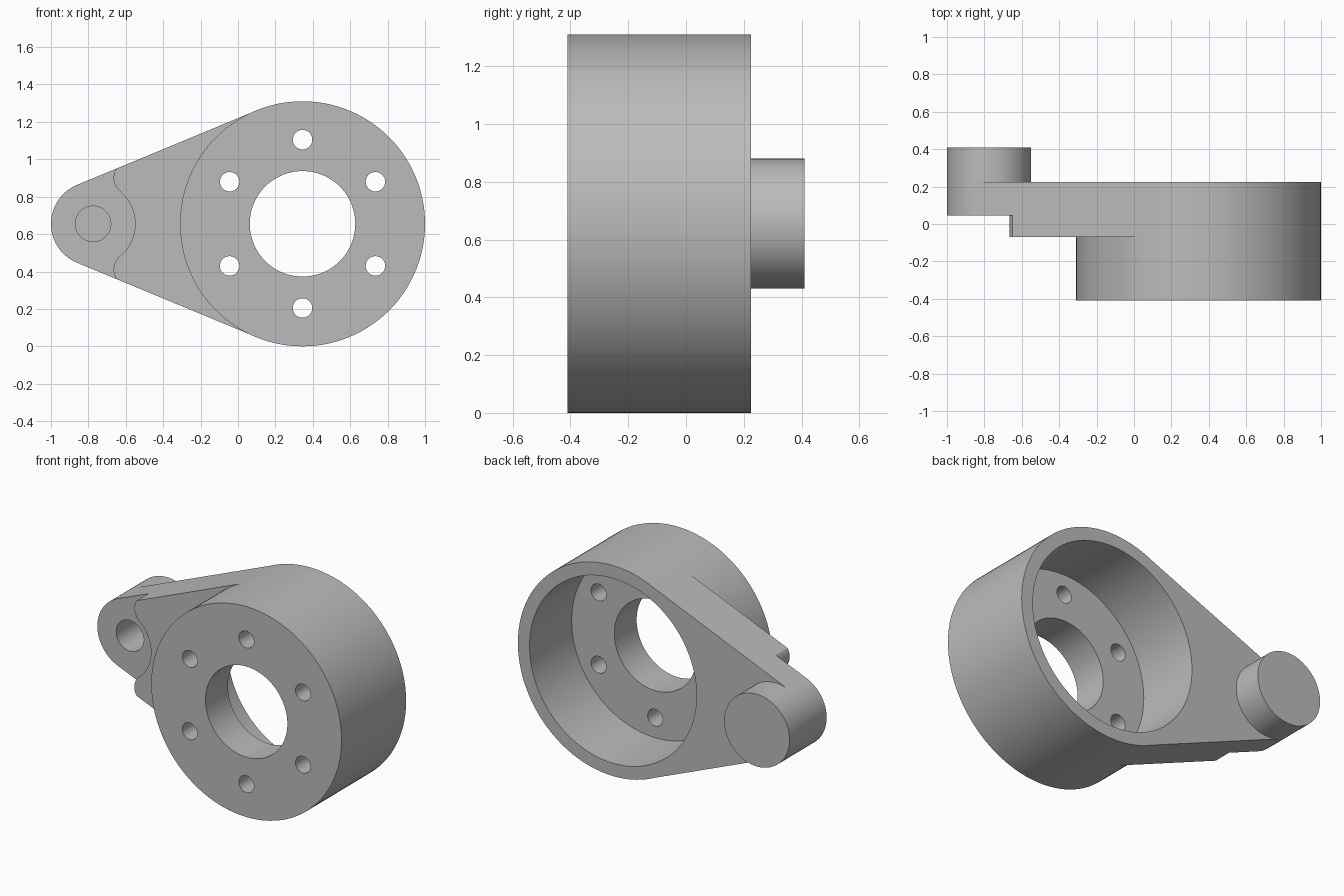
import bpy, bmesh
from math import radians, cos, sin

cube = bpy.data.objects.get("Cube")
if cube:
    bpy.data.objects.remove(cube, do_unlink=True)

MID = 0.655             # height of the shared axis
RING_X, RING_R = 0.345, 0.655
PIN_X, PIN_R = -0.775, 0.225
FRONT, BACK = -0.41, 0.225

metal = bpy.data.materials.new("grey metal")
metal.use_nodes = True
metal.diffuse_color = (0.5, 0.5, 0.5, 1)
metal.node_tree.nodes["Principled BSDF"].inputs["Base Color"].default_value = (0.5, 0.5, 0.5, 1)


def arc(x, z, r, a0, a1, n):
    """Points on an arc in the x-z plane, angles in degrees."""
    angles = [radians(a0 + (a1 - a0) * i / n) for i in range(n + 1)]
    return [(x + r * cos(a), z + r * sin(a)) for a in angles]


def extrude(name, outline, y0, y1):
    """Solid made by pushing an x-z outline from y0 to y1."""
    bm = bmesh.new()
    face = bm.faces.new([bm.verts.new((x, y0, z)) for x, z in outline])
    grown = bmesh.ops.extrude_face_region(bm, geom=[face])["geom"]
    moved = [v for v in grown if isinstance(v, bmesh.types.BMVert)]
    bmesh.ops.translate(bm, verts=moved, vec=(0, y1 - y0, 0))
    bmesh.ops.recalc_face_normals(bm, faces=bm.faces)
    mesh = bpy.data.meshes.new(name)
    bm.to_mesh(mesh)
    bm.free()
    mesh.materials.append(metal)
    obj = bpy.data.objects.new(name, mesh)
    bpy.context.collection.objects.link(obj)
    return obj


def disc(name, x, z, r, y0, y1, n=96):
    return extrude(name, arc(x, z, r, 0, 360, n)[:-1], y0, y1)


def combine(target, tool, operation):
    """Apply a boolean and discard the tool."""
    mod = target.modifiers.new(operation, "BOOLEAN")
    mod.operation, mod.object, mod.solver = operation, tool, "EXACT"
    bpy.context.view_layer.objects.active = target
    bpy.ops.object.modifier_apply(modifier=mod.name)
    bpy.data.objects.remove(tool, do_unlink=True)


# Tapered arm, tangent to the ring and to the round end
TANGENT = 112.5
end = arc(PIN_X, MID, PIN_R, TANGENT, 360 - TANGENT, 36)
root = arc(RING_X, MID, RING_R - 0.001, -TANGENT, TANGENT, 1)
arm = extrude("arm", end + root, -0.07, BACK)

# Step in the front of the arm: round pocket blending into rounded shoulders
upper = arc(-0.575, 0.9, 0.09, 125, 230, 24)
scoop = arc(PIN_X, MID, PIN_R, 50, -50, 32)[1:-1]
lower = [(x, 2 * MID - z) for x, z in reversed(upper)]
pocket = [(-1.2, 1.2), (-0.7, 1.2)] + upper + scoop + lower + [(-0.7, 0.11), (-1.2, 0.11)]
combine(arm, extrude("pocket", pocket, -0.3, 0.045), "DIFFERENCE")

# Cup-shaped ring housing joined with the arm and the rear pin
housing = disc("crank_housing", RING_X, MID, RING_R, FRONT, BACK, 128)
combine(housing, arm, "UNION")
combine(housing, disc("pin", PIN_X, MID, PIN_R, BACK, 0.41), "UNION")

# Rear recess, centre bore, blind pin hole
combine(housing, disc("recess", RING_X, MID, 0.575, -0.19, 0.6, 128), "DIFFERENCE")
combine(housing, disc("bore", RING_X, MID, 0.282, -0.6, 0), "DIFFERENCE")
combine(housing, disc("pin_hole", PIN_X, MID, 0.095, -0.6, 0.3, 48), "DIFFERENCE")

# Ring of six bolt holes
for x, z in arc(RING_X, MID, 0.45, 30, 330, 5):
    combine(housing, disc("bolt_hole", x, z, 0.052, -0.6, 0, 40), "DIFFERENCE")

bpy.ops.object.select_all(action="DESELECT")
housing.select_set(True)
bpy.context.view_layer.objects.active = housing
bpy.ops.object.shade_smooth_by_angle(angle=radians(25))
